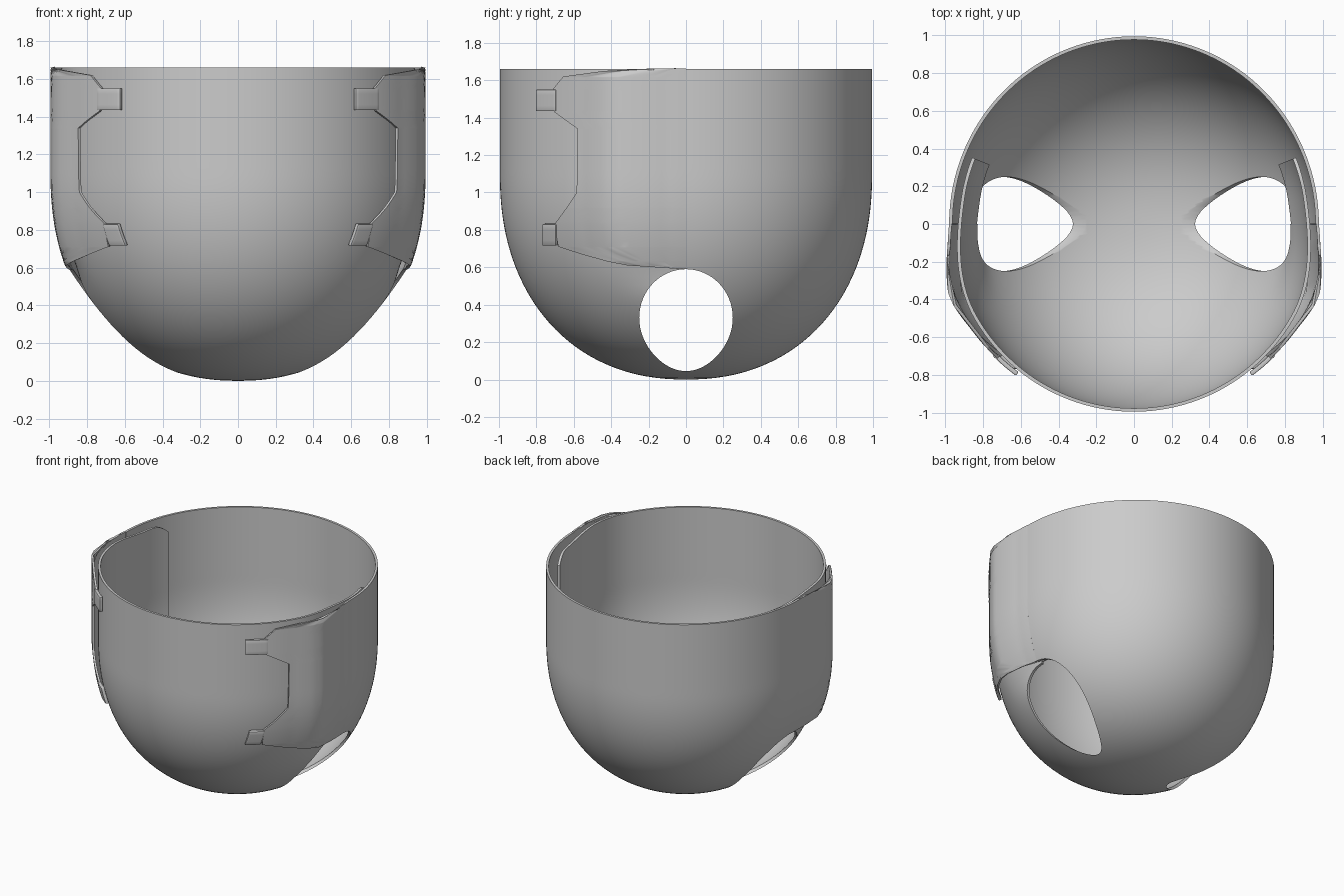
import bpy, bmesh
from math import sin, cos, pi, radians, acos, degrees

if "Cube" in bpy.data.objects:
    bpy.data.objects.remove(bpy.data.objects["Cube"])

TOP, SEAM = 1.66, 0.60


def radius(z):
    # rounded bowl below, straight wall above
    if z >= 1.1:
        return 0.995
    return 0.995 * max(0.0, 1 - ((1.1 - z) / 1.1) ** 2.2) ** (1 / 2.2)


def interp(pts, v):
    for (a, p), (b, q) in zip(pts, pts[1:]):
        if v <= b:
            t = max(0.0, (v - a) / (b - a))
            return p + (q - p) * t
    return pts[-1][1]


def smooth(v, lo, hi):
    t = min(1, max(0, (v - lo) / (hi - lo)))
    return t * t * (3 - 2 * t)


def point(a, z, off=0.0):
    # a = degrees round from the front
    r = max(0, radius(z) + off) if z > 0 else 0
    return (0.985 * r * sin(radians(a)), -r * cos(radians(a)), z)


def sheet(name, rows, thick, keep=None, mirror=False, cutter=None, bevel=0):
    bm = bmesh.new()
    vs = [[bm.verts.new(p) for p in row] for row in rows]
    for j in range(len(rows) - 1):
        for i in range(len(rows[0]) - 1):
            if keep is None or keep(i, j):
                bm.faces.new((vs[j][i], vs[j][i + 1], vs[j + 1][i + 1], vs[j + 1][i]))
    bmesh.ops.delete(bm, geom=[v for v in bm.verts if not v.link_faces], context='VERTS')
    bmesh.ops.remove_doubles(bm, verts=bm.verts[:], dist=1e-5)
    me = bpy.data.meshes.new(name)
    bm.to_mesh(me)
    bm.free()
    ob = bpy.data.objects.new(name, me)
    bpy.context.collection.objects.link(ob)
    m = ob.modifiers.new("thickness", 'SOLIDIFY')
    m.thickness, m.offset = thick, -1
    if bevel:
        m = ob.modifiers.new("soft_edge", 'BEVEL')
        m.width, m.segments, m.limit_method = bevel, 2, 'ANGLE'
        m.angle_limit = radians(50)
    if mirror:
        ob.modifiers.new("mirror", 'MIRROR')
    if cutter:
        m = ob.modifiers.new("leg_hole", 'BOOLEAN')
        m.operation, m.solver, m.object = 'DIFFERENCE', 'EXACT', cutter
    bpy.ops.object.select_all(action='DESELECT')
    ob.select_set(True)
    bpy.context.view_layer.objects.active = ob
    bpy.ops.object.convert(target='MESH')
    bpy.ops.object.shade_smooth_by_angle(angle=radians(40))
    return ob


# leg hole cutter: an egg-shaped prism on each side
bm = bmesh.new()
N = 64
for s in (1, -1):
    rings = []
    for x in (0.15, 1.3):
        ring = []
        for k in range(N):
            t = 2 * pi * k / N
            h = sin(t)
            y = 0.25 * cos(t) * (1 if h > 0 else 1 - 0.1 * h * h)
            ring.append(bm.verts.new((s * x, y, 0.33 + h * (0.26 if h > 0 else 0.285))))
        rings.append(ring)
    bm.faces.new(rings[0])
    bm.faces.new(rings[1])
    for k in range(N):
        n = (k + 1) % N
        bm.faces.new((rings[0][k], rings[0][n], rings[1][n], rings[1][k]))
bmesh.ops.recalc_face_normals(bm, faces=bm.faces[:])
me = bpy.data.meshes.new("leg_hole_cutter")
bm.to_mesh(me)
bm.free()
cutter = bpy.data.objects.new("leg_hole_cutter", me)
bpy.context.collection.objects.link(cutter)
cutter.hide_render = True

zs = [SEAM * (i / 24) ** 2 for i in range(24)] + [SEAM + (TOP - SEAM) * i / 24 for i in range(25)]

# front panel, whose side flaps tuck inside the back panel
angs = [-112 + 2 * i for i in range(113)]


def front_point(a, z):
    b = abs(a)
    off = -0.055 * smooth(b, 60, 98) * smooth(z, 0.4, 0.6)
    if z > SEAM:
        drop = 0.03 * smooth(b, 75, 100) + 0.06 * (max(0, b - 104) / 8) ** 2
        z = SEAM + (z - SEAM) * (1 - drop)
    return point(a, z, off)


sheet("front_panel", [[front_point(a, z) for a in angs] for z in zs], 0.018,
      keep=lambda i, j: zs[j] > SEAM - 0.001 or abs(angs[i] + 1) < 90, cutter=cutter)

# back panel
sheet("back_panel", [[point(90 + 2 * i, z) for i in range(91)] for z in zs], 0.018, cutter=cutter)


# wings of the back panel, wrapping over the front
def wing_off(a):
    return interp([(36, 0.022), (46, 0.03), (58, 0.045), (66, 0.068), (70, 0.07),
                   (76, 0.045), (84, 0.012), (90, 0)], a)


def angle_at(y, z):
    return degrees(acos(min(1, -y / (radius(z) + 0.025))))


edge = [(0.59, -0.02), (0.61, -0.3), (0.63, -0.4), (0.67, -0.55), (0.71, -0.68), (0.83, -0.70),
        (0.92, -0.63), (1.0, -0.575), (1.34, -0.57), (1.43, -0.70), (1.55, -0.71),
        (1.62, -0.65), (1.65, -0.42), (1.662, -0.2)]
wz = sorted({z for z, _ in edge} | {0.6 + 0.035 * i for i in range(31)})
rows = []
for z in wz:
    a0 = angle_at(interp(edge, z), z)
    cols = [a0 + (90 - a0) * i / 28 for i in range(29)]
    rows.append([point(a, z, wing_off(a)) for a in cols])
sheet("side_wing", rows, 0.015, mirror=True)

# fastening tabs
for name, z0, z1, y0 in (("upper_tab", 1.435, 1.55, -0.80), ("lower_tab", 0.715, 0.83, -0.765)):
    rows = []
    for k in range(5):
        z = z0 + (z1 - z0) * k / 4
        a0, a1 = angle_at(y0, z), angle_at(-0.69, z)
        cols = [a0 + (a1 - a0) * i / 8 for i in range(9)]
        rows.append([point(a, z, wing_off(a) + 0.006) for a in cols])
    sheet(name, rows, 0.024, mirror=True, bevel=0.005)
